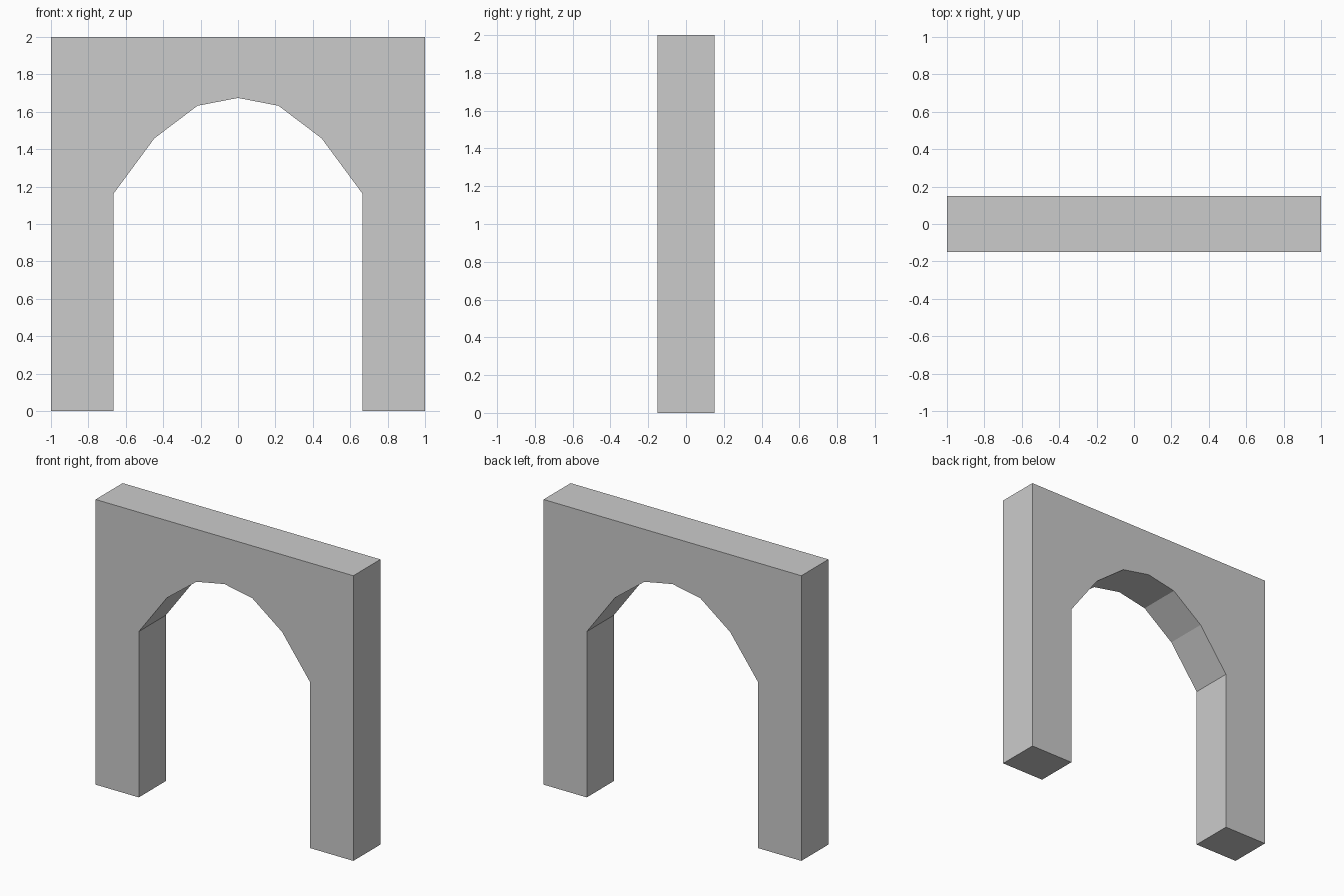
import bpy, bmesh
from mathutils import Vector

if "Cube" in bpy.data.objects:
    bpy.data.objects.remove(bpy.data.objects["Cube"])

HALF_DEPTH = 0.15

# Right half of the opening, from foot to just before the crown
opening = [(0.665, 0.0), (0.665, 1.163), (0.447, 1.458), (0.217, 1.632)]
crown = [(0.0, 1.674)]

# Full outline: outer frame, then up the left jamb, over the arch, down the right
mirrored = [(-x, z) for x, z in opening]
outline = [(1, 0), (1, 2), (-1, 2), (-1, 0)] + mirrored + crown + opening[::-1]

# Extrude the outline through the wall thickness
bm = bmesh.new()
face = bm.faces.new([bm.verts.new((x, -HALF_DEPTH, z)) for x, z in outline])
extruded = bmesh.ops.extrude_face_region(bm, geom=[face], use_keep_orig=True)
moved = [g for g in extruded["geom"] if isinstance(g, bmesh.types.BMVert)]
bmesh.ops.translate(bm, verts=moved, vec=Vector((0, 2 * HALF_DEPTH, 0)))
bmesh.ops.recalc_face_normals(bm, faces=bm.faces[:])

mesh = bpy.data.meshes.new("arched_wall")
bm.to_mesh(mesh)
bm.free()
bpy.context.collection.objects.link(bpy.data.objects.new("arched_wall", mesh))
